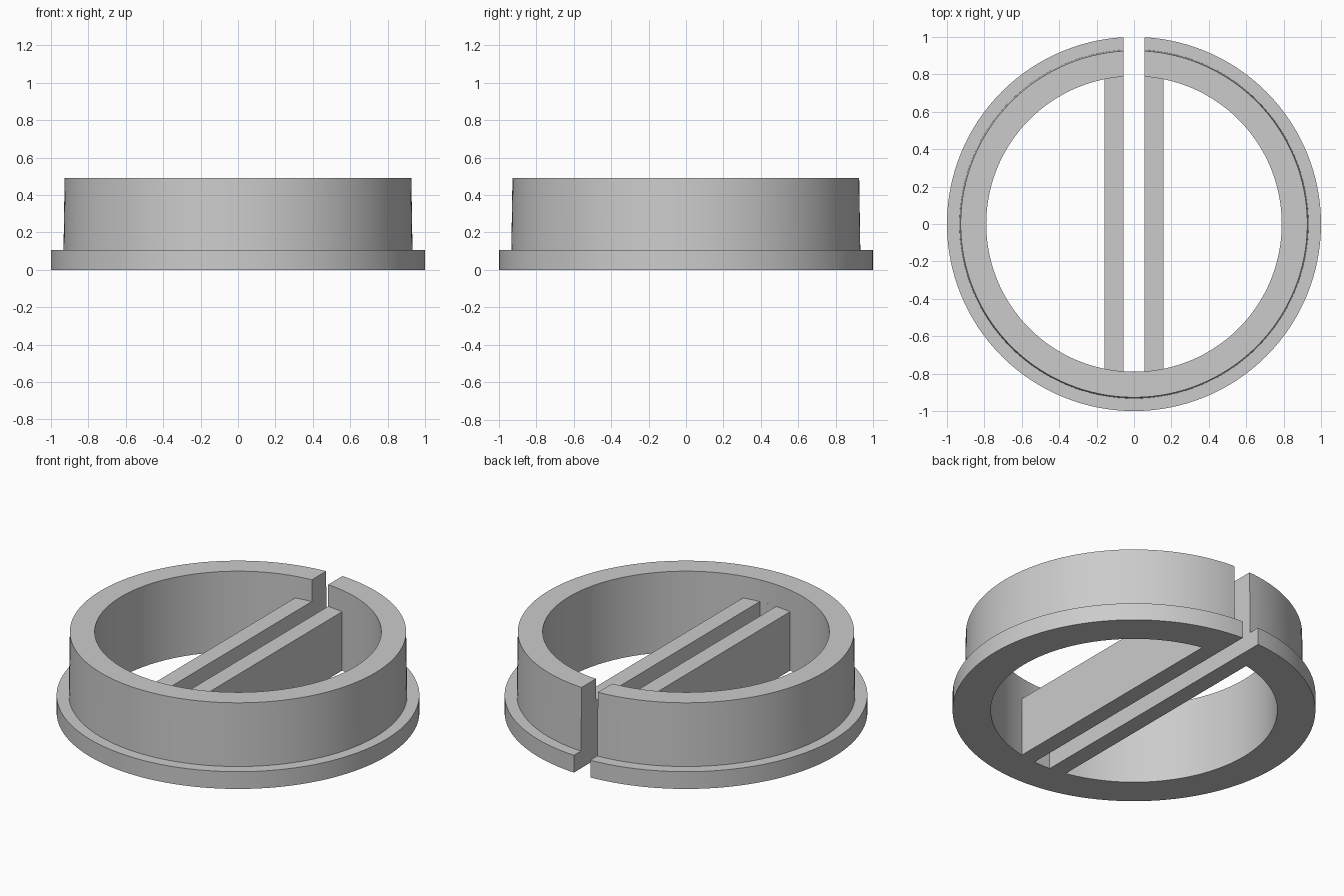
import bpy, bmesh, math

SEGMENTS = 128
HEIGHT, FLANGE_HEIGHT = 0.49, 0.105
INNER_RADIUS = 0.79
SLOT_HALF, WEB_HALF, WEB_HEIGHT = 0.055, 0.158, 0.358

cube = bpy.data.objects.get("Cube")
if cube:
    bpy.data.objects.remove(cube, do_unlink=True)

grey = bpy.data.materials.new("plain grey")
grey.use_nodes = True
colour = (0.6, 0.6, 0.6, 1)
grey.diffuse_color = colour
grey.node_tree.nodes["Principled BSDF"].inputs["Base Color"].default_value = colour


def add_object(name, bm):
    """Turn a bmesh into a grey scene object."""
    bmesh.ops.recalc_face_normals(bm, faces=bm.faces)
    mesh = bpy.data.meshes.new(name)
    bm.to_mesh(mesh)
    bm.free()
    mesh.materials.append(grey)
    obj = bpy.data.objects.new(name, mesh)
    bpy.context.collection.objects.link(obj)
    return obj


def lathe(name, profile):
    """Revolve a closed (radius, height) profile around z."""
    bm = bmesh.new()
    rings = []
    for i in range(SEGMENTS):
        a = math.tau * i / SEGMENTS
        rings.append([bm.verts.new((r * math.cos(a), r * math.sin(a), z)) for r, z in profile])
    for i, ring in enumerate(rings):
        following = rings[(i + 1) % SEGMENTS]
        for j in range(len(profile)):
            k = (j + 1) % len(profile)
            bm.faces.new((ring[j], following[j], following[k], ring[k]))
    return add_object(name, bm)


def block(name, half_width, y_range, z_range):
    """Box centred on x = 0, spanning the given y and z ranges."""
    bm = bmesh.new()
    bmesh.ops.create_cube(bm, size=2)
    for v in bm.verts:
        v.co = (v.co.x * half_width, y_range[v.co.y > 0], z_range[v.co.z > 0])
    return add_object(name, bm)


def combine(target, tool, operation):
    """Apply a boolean and discard the tool object."""
    tool.hide_render = True
    mod = target.modifiers.new(operation.lower(), 'BOOLEAN')
    mod.operation, mod.solver, mod.object = operation, 'EXACT', tool
    bpy.context.view_layer.objects.active = target
    bpy.ops.object.modifier_apply(modifier=mod.name)
    bpy.data.objects.remove(tool, do_unlink=True)


# Flanged ring with a slightly tapered outer wall
ring = lathe("flanged_ring", [
    (INNER_RADIUS, 0), (1, 0), (1, FLANGE_HEIGHT),
    (0.933, FLANGE_HEIGHT), (0.927, HEIGHT), (INNER_RADIUS, HEIGHT)])

# Web across the ring, split into two bars by a slot that opens at the back
web = block("cross_web", WEB_HALF, (-0.85, 0.85), (0, WEB_HEIGHT))
combine(ring, web, 'UNION')
slot = block("slot_cutter", SLOT_HALF, (-0.789, 1.2), (-0.2, 0.8))
combine(ring, slot, 'DIFFERENCE')

# Smooth round walls with crisp edges
bpy.ops.object.select_all(action='DESELECT')
ring.select_set(True)
bpy.context.view_layer.objects.active = ring
bpy.ops.object.shade_smooth_by_angle(angle=math.radians(30))
